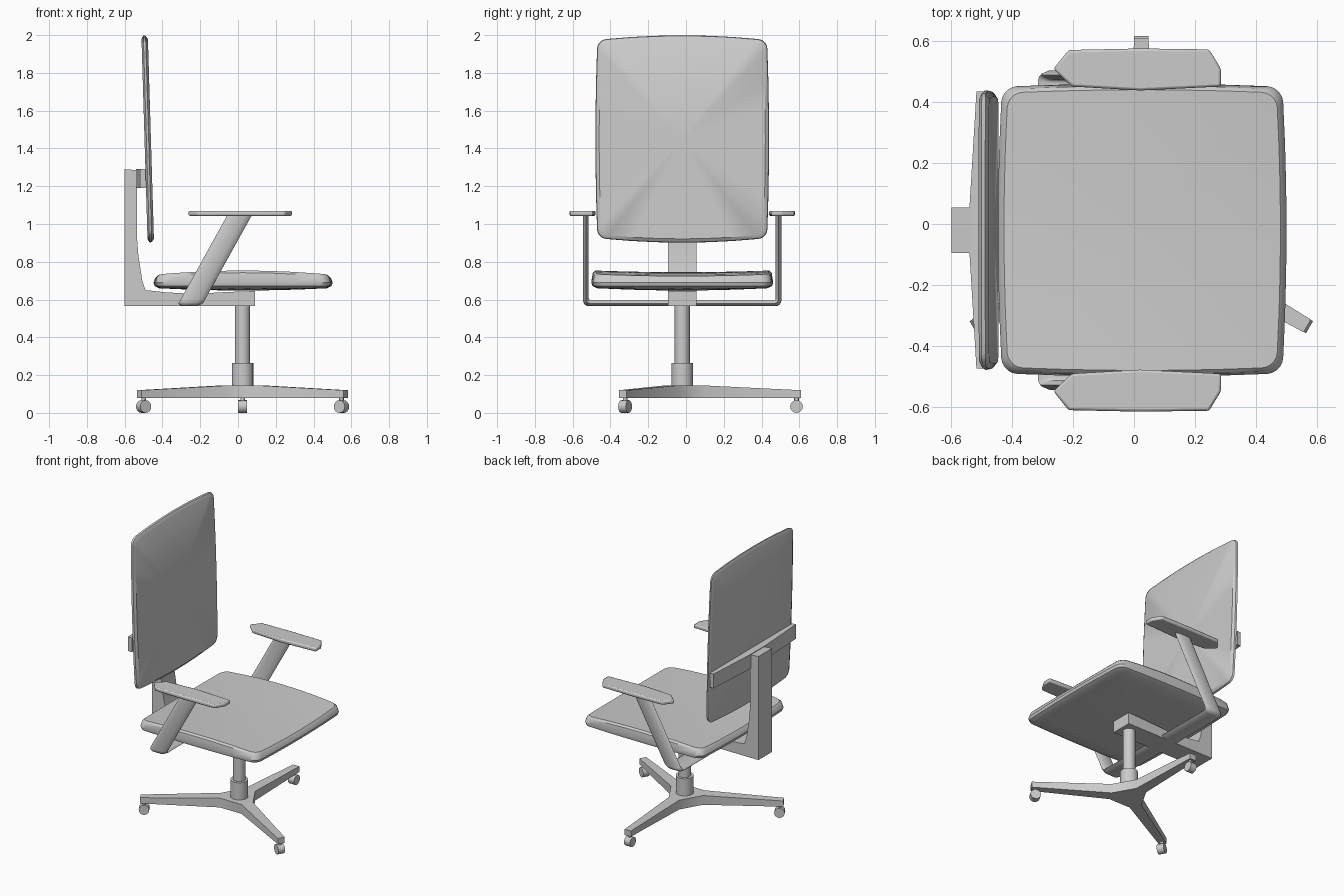
import bpy, bmesh
from math import sin, cos, pi, radians
from mathutils import Vector, Matrix

if "Cube" in bpy.data.objects:
    bpy.data.objects.remove(bpy.data.objects["Cube"])

CX, CY = 0.024, -0.02          # axis of the column


def finish(name, bm, bevel=0.0, segs=2, angle=35):
    bmesh.ops.recalc_face_normals(bm, faces=bm.faces[:])
    me = bpy.data.meshes.new(name)
    bm.to_mesh(me)
    bm.free()
    ob = bpy.data.objects.new(name, me)
    bpy.context.collection.objects.link(ob)
    if bevel:
        m = ob.modifiers.new("Bevel", 'BEVEL')
        m.width, m.segments, m.limit_method = bevel, segs, 'ANGLE'
    bpy.ops.object.select_all(action='DESELECT')
    ob.select_set(True)
    bpy.context.view_layer.objects.active = ob
    bpy.ops.object.shade_smooth_by_angle(angle=radians(angle))
    return ob


def prism(name, pts, a, b, place, **kw):
    """Extrude a 2D outline from depth a to b; place(u, v, depth) gives 3D."""
    bm = bmesh.new()
    lo = [bm.verts.new(place(u, v, a)) for u, v in pts]
    hi = [bm.verts.new(place(u, v, b)) for u, v in pts]
    bm.faces.new(lo)
    bm.faces.new(hi)
    n = len(pts)
    for i in range(n):
        j = (i + 1) % n
        bm.faces.new((lo[i], lo[j], hi[j], hi[i]))
    return finish(name, bm, **kw)


def cylinder(name, r, depth, matrix, sides=24, **kw):
    bm = bmesh.new()
    bmesh.ops.create_cone(bm, cap_ends=True, segments=sides, radius1=r,
                          radius2=r, depth=depth, matrix=matrix)
    return finish(name, bm, **kw)


def rounded_outline(hx, hy, r, bx, by):
    """Rounded rectangle whose sides bow outward by bx and by."""
    pts = []
    for k, (sx, sy) in enumerate(((1, 1), (-1, 1), (-1, -1), (1, -1))):
        c = Vector((sx * (hx - bx - r), sy * (hy - by - r)))
        for i in range(6):
            t = pi / 2 * (k + i / 5)
            pts.append(c + r * Vector((cos(t), sin(t))))
        nxt = Vector((-sy * (hx - bx - r), sx * (hy - by - r)))
        t = pi / 2 * (k + 1)
        start, end = pts[-1], nxt + r * Vector((cos(t), sin(t)))
        pts += [start.lerp(end, i / 6) for i in range(1, 6)]
    return [(x + bx * (x / hx) * max(0, 1 - (y / hy) ** 2),
             y + by * (y / hy) * max(0, 1 - (x / hx) ** 2)) for x, y in pts]


def cushion(name, hx, hy, outline, rings, place):
    """Loft concentric rings (inset, height function) into a closed pad."""
    bm = bmesh.new()
    loops = []
    for inset, height in rings:
        fx, fy = 1 - inset / hx, 1 - inset / hy
        loops.append([bm.verts.new(place(x * fx, y * fy, height(x * fx, y * fy)))
                      for x, y in outline])
    n = len(outline)
    for a, b in zip(loops, loops[1:]):
        for i in range(n):
            j = (i + 1) % n
            bm.faces.new((a[i], a[j], b[j], b[i]))
    for loop, (_, height) in ((loops[0], rings[0]), (loops[-1], rings[-1])):
        c = bm.verts.new(place(0, 0, height(0, 0)))
        for i in range(n):
            bm.faces.new((loop[i], loop[(i + 1) % n], c))
    return finish(name, bm)


# Seat: crowned front to back, slightly dished side to side
def seat_top(x, y):
    return 0.745 - 0.022 * (x / 0.47) ** 2 + 0.009 * (y / 0.47) ** 2


def seat_bottom(x, y):
    return 0.648 + 0.012 * min(1, (x * x + y * y) / 0.2)


insets = (0.12, 0.24, 0.36)
cushion("seat", 0.475, 0.475, rounded_outline(0.475, 0.482, 0.05, 0.015, 0.012),
        [(i, seat_bottom) for i in insets[::-1]] + [(0.03, seat_bottom),
         (0.006, lambda x, y: seat_bottom(x, y) + 0.012),
         (0.0, lambda x, y: 0.69),
         (0.008, lambda x, y: seat_top(x, y) - 0.012), (0.02, seat_top)]
        + [(i, seat_top) for i in insets],
        lambda x, y, h: (x + 0.027, y + CY, h))

# Backrest: thin leaning panel
cushion("backrest", 0.55, 0.46, rounded_outline(0.55, 0.46, 0.045, 0.027, 0.012),
        [(0.02, lambda u, v: -0.018), (0.0, lambda u, v: -0.008),
         (0.003, lambda u, v: 0.004), (0.02, lambda u, v: 0.016)],
        lambda u, v, h: (-0.477 - 0.03 * u + h, v + CY, u + 1.45))

# Spine: L-shaped bracket from the column up behind the backrest
spine = [(0.09, 0.565), (0.09, 0.645), (-0.06, 0.64), (-0.23, 0.63),
         (-0.38, 0.638), (-0.49, 0.65), (-0.507, 0.7), (-0.528, 0.84),
         (-0.535, 0.93), (-0.535, 1.285), (-0.6, 1.29), (-0.6, 0.565)]
prism("spine", spine, CY - 0.075, CY + 0.075, lambda u, v, d: (u, d, v))

# Crossbar tapering towards the backrest edges
bar = [(-0.49, -0.455), (-0.49, 0.455), (-0.518, 0.455), (-0.54, 0.09),
       (-0.54, -0.09), (-0.518, -0.455)]
prism("back_crossbar", bar, 1.19, 1.29, lambda u, v, d: (u, v + CY, d))

# Armrest frame: U-shaped strap, sheared forward as it rises
right = []
for half, z0, r, zs in ((0.525, 0.565, 0.03, 1), (0.495, 0.595, 0.012, -1)):
    arc = [(half - r + r * cos(t), z0 + r - r * sin(t))
           for t in (0, pi / 8, pi / 4, 3 * pi / 8, pi / 2)]
    side = [(half, 1.048)] + arc
    loop = side + [(-y, z) for y, z in side[::-1]]
    right += loop[::zs]
bm = bmesh.new()
n = len(right) // 2
outer, inner = right[:n], right[n:][::-1]
section = ((-0.035, 0), (0.035, 0), (0.058, 0.3), (0.065, 0.5), (0.058, 0.7),
           (0.035, 1), (-0.035, 1), (-0.058, 0.7), (-0.065, 0.5), (-0.058, 0.3))
loops = []
for (yo, zo), (yi, zi) in zip(outer, inner):
    loop = []
    for dx, t in section:
        y, z = yo + (yi - yo) * t, zo + (zi - zo) * t
        loop.append(bm.verts.new((-0.245 + dx + (z - 0.59) * 0.555, y + CY, z)))
    loops.append(loop)
for a, b in zip(loops, loops[1:]):
    for i in range(len(section)):
        j = (i + 1) % len(section)
        bm.faces.new((a[i], a[j], b[j], b[i]))
bm.faces.new(loops[0])
bm.faces.new(loops[-1])
finish("armrest_frame", bm)

# Armrest pads
pad = [(-0.215, 0.592), (0.02, 0.597), (0.247, 0.594), (0.286, 0.53),
       (0.286, 0.472), (0.02, 0.459), (-0.205, 0.472), (-0.265, 0.53)]
for s, side in ((1, "left"), (-1, "right")):
    prism(side + "_armrest_pad", pad, 1.043, 1.07,
          lambda u, v, d: (u, s * v + CY, d), bevel=0.008)

# Column
cylinder("column_sleeve", 0.057, 0.145, Matrix.Translation((CX, CY, 0.1925)))
cylinder("column", 0.04, 0.36, Matrix.Translation((CX, CY, 0.41)))

# Three-legged base: star plate, thinner at the tips
star, tops = [], []
for k in range(3):
    a = pi / 2 + k * 2 * pi / 3
    d, p = Vector((cos(a), sin(a))), Vector((-sin(a), cos(a)))
    for r, w in ((0.12, -0.04), (0.63, -0.024), (0.63, 0.024), (0.12, 0.04)):
        star.append(d * r + p * w)
prism("base", star, 0, 1, lambda u, v, t: (
    u + CX, v + CY,
    0.08 + t * (0.065 - 0.025 * (Vector((u, v)).length - 0.126) / 0.504)))

# Casters under each leg tip
for k in range(3):
    a = pi / 2 + k * 2 * pi / 3
    pos = Vector((CX + 0.605 * cos(a), CY + 0.605 * sin(a), 0.0335))
    turn = Matrix.Rotation(a, 4, 'Z') @ Matrix.Rotation(pi / 2, 4, 'X')
    cylinder(f"caster_wheel_{k + 1}", 0.0335, 0.046, Matrix.Translation(pos) @ turn, 16)
    cylinder(f"caster_stem_{k + 1}", 0.012, 0.04,
             Matrix.Translation(pos + Vector((0, 0, 0.04))), 12)
